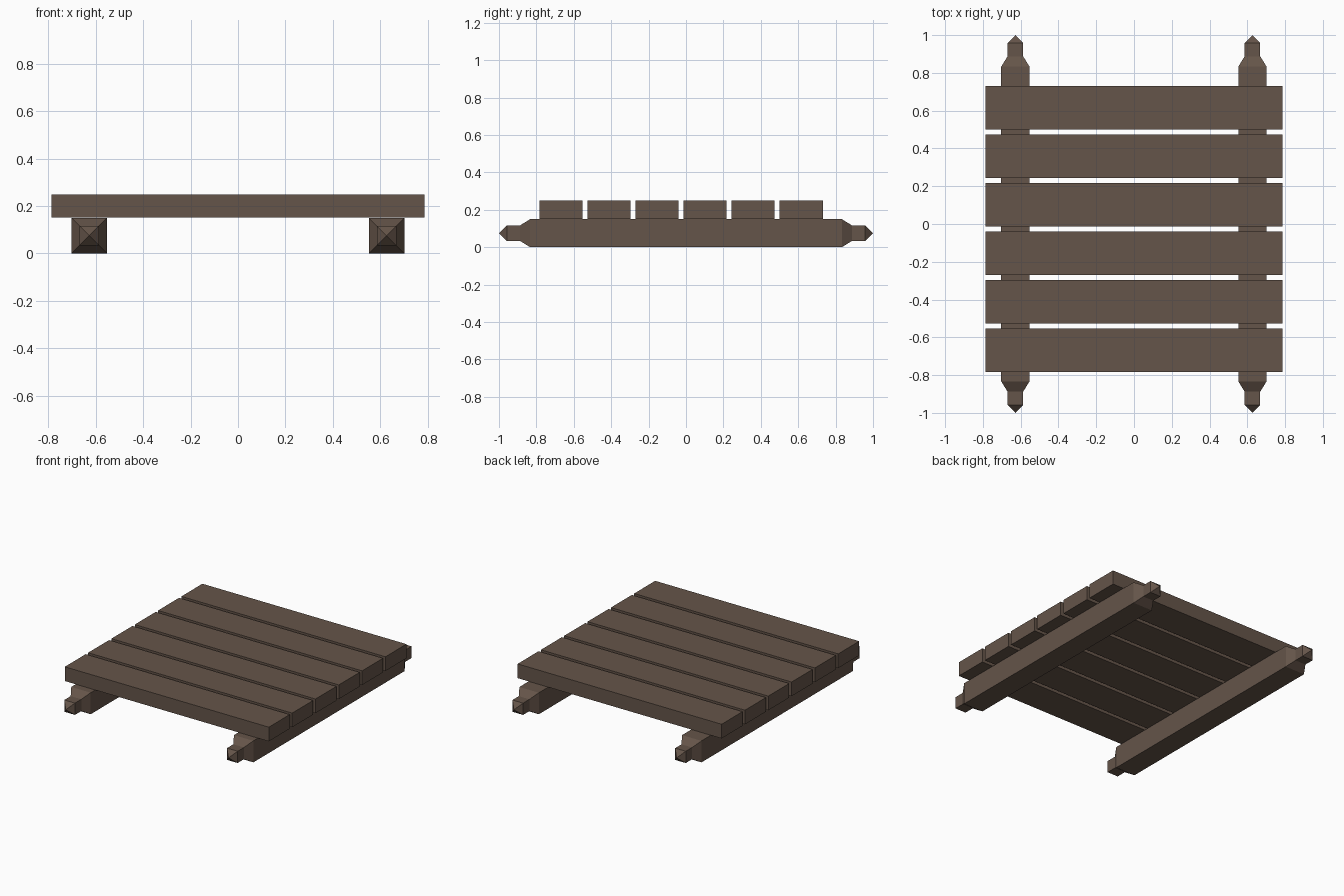
import bpy
import bmesh

if "Cube" in bpy.data.objects:
    bpy.data.objects.remove(bpy.data.objects["Cube"])

wood = bpy.data.materials.new("dark_wood")
wood.diffuse_color = (0.13, 0.09, 0.067, 1)
wood.use_nodes = True
wood.node_tree.nodes["Principled BSDF"].inputs["Base Color"].default_value = wood.diffuse_color


def finish(name, bm, location):
    bmesh.ops.recalc_face_normals(bm, faces=bm.faces)
    mesh = bpy.data.meshes.new(name)
    bm.to_mesh(mesh)
    bm.free()
    mesh.materials.append(wood)
    obj = bpy.data.objects.new(name, mesh)
    obj.location = location
    bpy.context.collection.objects.link(obj)
    return obj


def plank(name, size, location):
    bm = bmesh.new()
    bmesh.ops.create_cube(bm, size=1)
    bmesh.ops.scale(bm, vec=size, verts=bm.verts)
    return finish(name, bm, location)


def runner(name, profile, location):
    """Square beam along y, lofted through (y, half width) sections, pointed at both ends."""
    bm = bmesh.new()
    rings = [[bm.verts.new((sx * h, y, sz * h))
              for sx, sz in ((-1, -1), (1, -1), (1, 1), (-1, 1))]
             for y, h in profile]
    for a, b in zip(rings, rings[1:]):
        for i in range(4):
            j = (i + 1) % 4
            bm.faces.new((a[i], a[j], b[j], b[i]))
    for ring, y in ((rings[0], -1.0), (rings[-1], 1.0)):
        tip = bm.verts.new((0, y, 0))
        for i in range(4):
            bm.faces.new((ring[i], ring[(i + 1) % 4], tip))
    return finish(name, bm, location)


# Deck planks
for i in range(6):
    plank(f"deck_plank_{i + 1}", (1.574, 0.231, 0.099), (0, -0.669 + i * 0.257, 0.2))

# Runners with tapered, pointed ends
half = [(0.833, 0.075), (0.888, 0.041), (0.958, 0.041)]
profile = [(-y, h) for y, h in reversed(half)] + half
for side, x in (("left", -0.628), ("right", 0.627)):
    runner(f"{side}_runner", profile, (x, 0, 0.075))
